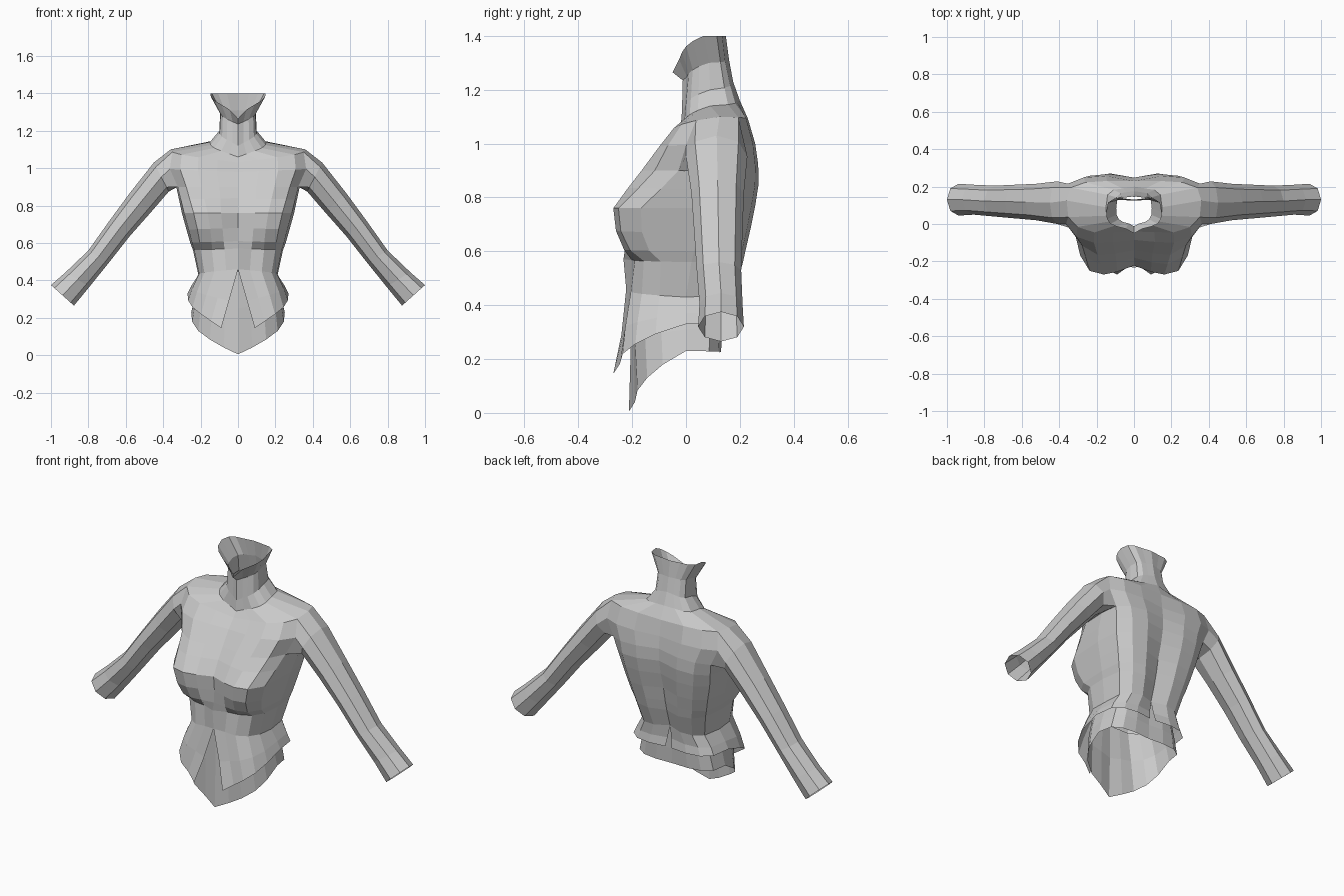
import bpy, bmesh, math
from mathutils import Vector

if "Cube" in bpy.data.objects:
    bpy.data.objects.remove(bpy.data.objects["Cube"])

grey = bpy.data.materials.new("light grey")
grey.diffuse_color = (0.6, 0.6, 0.6, 1)
grey.use_nodes = True
grey.node_tree.nodes["Principled BSDF"].inputs["Base Color"].default_value = grey.diffuse_color

# x fraction of each column, from front centre round the side to back centre
COLS = [0, .3, .6, .85, .98, 1, .94, .72, .4, 0]


def lerp(a, b, t):
    return a + (b - a) * t


def ring(bm, zf, zs, zb, w, fc, fb, side, bb, bc, full=0, slit_f=0, slit_b=0, bend=1):
    """Half cross-section: heights and depths at front, side and back.
    full rounds out the front corner, slit_* open the centre, bend curves the front edge."""
    ys = [fc, lerp(fc, fb, .7), fb, lerp(fb, side, .2 - .14 * full),
          lerp(fb, side, .52 - .2 * full), side,
          lerp(side, bb, .66), lerp(side, bb, .93), bb, bc]
    xs = list(COLS)
    xs[2] -= .06 * full
    xs[3] -= .06 * full
    xs[4] -= .02 * full
    out = []
    for i, f in enumerate(xs):
        z = lerp(zf, zs, (i / 5) ** bend) if i < 6 else lerp(zs, zb, (i - 5) / 4)
        s = slit_f if i < 5 else slit_b
        out.append(bm.verts.new((s + (w - s) * f, ys[i], z)))
    return out


def bridge(bm, a, b, closed=False, skip=()):
    n = len(a)
    for i in range(n if closed else n - 1):
        if i not in skip:
            j = (i + 1) % n
            bm.faces.new((a[i], a[j], b[j], b[i]))


def finish(bm, name):
    bmesh.ops.recalc_face_normals(bm, faces=bm.faces)
    me = bpy.data.meshes.new(name)
    bm.to_mesh(me)
    bm.free()
    me.materials.append(grey)
    ob = bpy.data.objects.new(name, me)
    bpy.context.collection.objects.link(ob)
    mod = ob.modifiers.new("mirror", 'MIRROR')
    mod.merge_threshold = .0005


# Jacket body, bottom to top: flared split hem, waist, bust, armholes, shoulders
BODY = [
    (.145, .33, .33, .27, -.27, -.235, .0, .17, .16, 0, .09, .02),
    (.29, .37, .38, .25, -.24, -.225, .0, .165, .15, 0, .048, .012),
    (.46, .43, .45, .212, -.222, -.205, .0, .175, .145),
    (.57, .56, .55, .24, -.232, -.19, .02, .21, .175, .3),
    (.61, .60, .61, .255, -.22, -.23, .03, .222, .19, .8),
    (.68, .67, .69, .275, -.215, -.26, .04, .24, .205, 1),
    (.76, .76, .78, .30, -.222, -.27, .05, .258, .23, 1),
    (.84, .83, .86, .315, -.18, -.215, .075, .27, .245, .5),
    (.90, .90, .93, .33, -.14, -.165, .12, .268, .248, .2),
    (.98, 1.0, 1.0, .375, -.085, -.10, .135, .257, .24, .45),
    (1.03, 1.10, 1.09, .36, -.04, -.045, .125, .23, .23, .2),
]
ARM_COLS, ARM_ROW = (4, 5), 8

bm = bmesh.new()
rows = [ring(bm, *r) for r in BODY]
for k in range(len(rows) - 1):
    hole = ARM_COLS if k in (ARM_ROW, ARM_ROW + 1) else ()
    bridge(bm, rows[k], rows[k + 1], skip=hole)

# Neck and open jaw rim continue from the shoulder ring
NECK = [
    (1.06, 1.14, 1.16, .15, -.02, -.005, .09, .19, .20),
    (1.12, 1.20, 1.23, .10, -.015, .0, .09, .17, .175),
    (1.235, 1.30, 1.31, .095, -.012, .01, .085, .15, .16),
    (1.265, 1.40, 1.40, .148, -.05, -.015, .065, .14, .148, 0, 0, 0, .65),
]
prev = rows[-1]
for r in NECK:
    cur = ring(bm, *r)
    bridge(bm, prev, cur)
    prev = cur

# Sleeve grows out of the armhole: outer point, inner point, front and back depth
lo, mid, hi = rows[ARM_ROW:ARM_ROW + 3]
prev = [lo[5], lo[4], mid[4], hi[4], hi[5], hi[6], mid[6], lo[6]]
ARM = [
    ((.45, 1.03), (.37, .875), .0, .228),
    ((.58, .865), (.465, .765), .02, .215),
    ((.69, .715), (.58, .635), .03, .21),
    ((.80, .56), (.69, .495), .04, .205),
    ((.92, .445), (.795, .365), .05, .21),
    ((1.0, .375), (.877, .265), .045, .215),
]
for outer, inner, y0, y1 in ARM:
    o = Vector((outer[0], 0, outer[1]))
    n = Vector((inner[0], 0, inner[1]))
    cur = []
    for i in range(8):
        a = math.tau * i / 8
        p = (o + n) / 2 - (o - n) / 2 * math.cos(a)
        p.y = (y0 + y1) / 2 - (y1 - y0) / 2 * math.sin(a)
        cur.append(bm.verts.new(p))
    bridge(bm, prev, cur, closed=True)
    prev = cur
finish(bm, "jacket_and_neck")

# Undershirt hanging below the jacket, pointed at the front
SHIRT = [
    (.45, .43, .44, .195, -.205, -.19, .0, .14, .13),
    (.25, .31, .31, .23, -.205, -.19, .0, .135, .128),
    (.005, .23, .225, .25, -.212, -.18, .0, .13, .125, 0, 0, 0, 1.15),
]
bm = bmesh.new()
rows = [ring(bm, *r) for r in SHIRT]
for a, b in zip(rows, rows[1:]):
    bridge(bm, a, b)
finish(bm, "undershirt")
